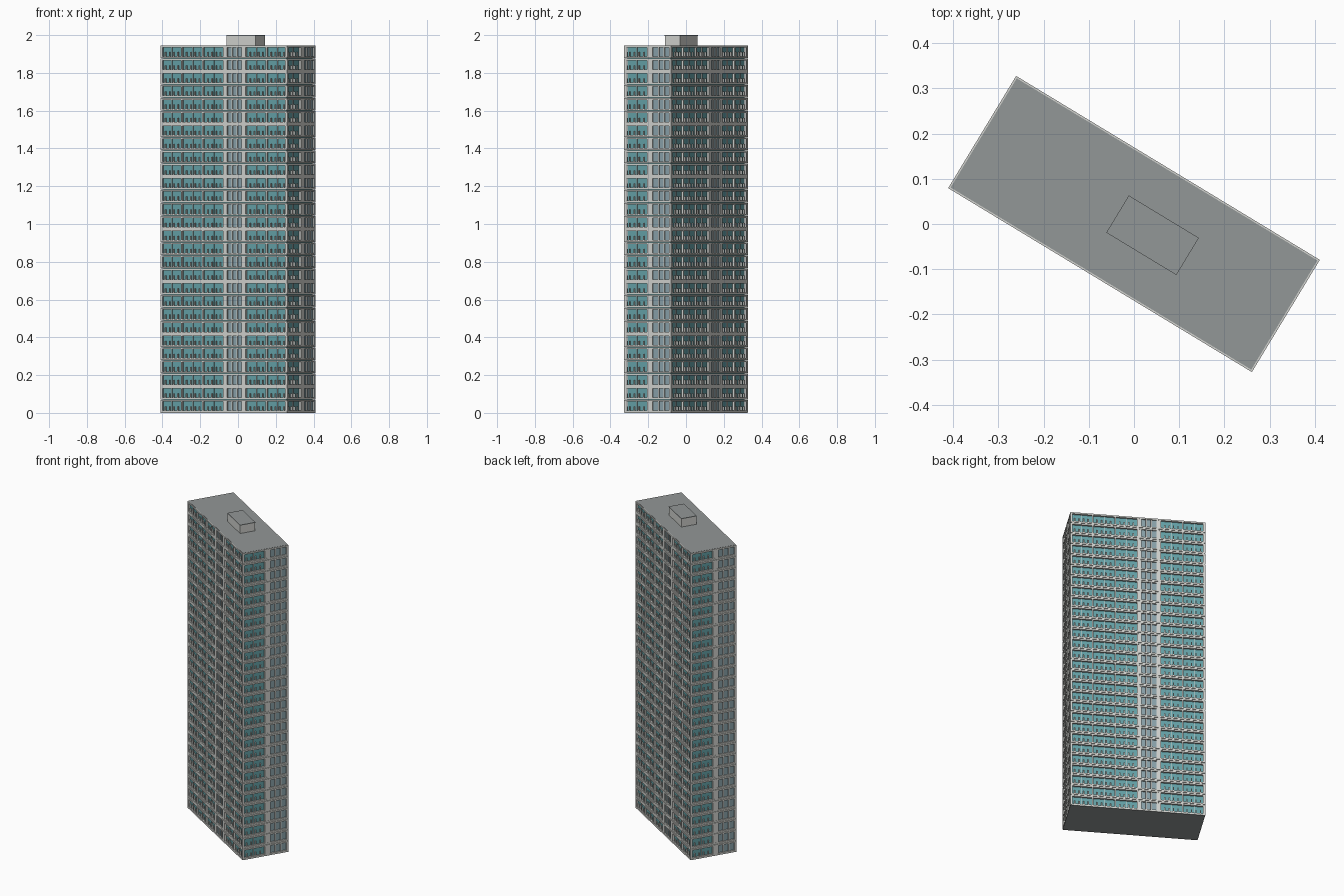
import bpy, bmesh, math
from mathutils import Matrix, Vector

cube = bpy.data.objects.get("Cube")
if cube:
    bpy.data.objects.remove(cube, do_unlink=True)

LENGTH, WIDTH, HEIGHT = 0.785, 0.29, 1.945
FLOORS = 28
PITCH = HEIGHT / FLOORS
TURN = math.radians(-31.2)
RECESS = 0.012
SILL, HEAD = 0.012, 0.06


def material(name, colour):
    m = bpy.data.materials.new(name)
    m.use_nodes = True
    m.diffuse_color = (*colour, 1)
    m.node_tree.nodes["Principled BSDF"].inputs["Base Color"].default_value = (*colour, 1)
    return m


wall = material("pale wall", (0.64, 0.65, 0.62))
teal = material("teal glass", (0.13, 0.36, 0.39))
blue = material("grey blue glass", (0.25, 0.36, 0.40))
grey = material("roof grey", (0.29, 0.31, 0.31))


def box(bm, lo, hi, place=Matrix()):
    lo, hi = Vector(lo), Vector(hi)
    size = Matrix.Diagonal((*(hi - lo), 1))
    bmesh.ops.create_cube(bm, size=1, matrix=place @ Matrix.Translation((lo + hi) / 2) @ size)


def finish(name, bm, mat, repeat=False):
    mesh = bpy.data.meshes.new(name)
    bm.to_mesh(mesh)
    bm.free()
    mesh.materials.append(mat)
    obj = bpy.data.objects.new(name, mesh)
    obj.rotation_euler.z = TURN
    bpy.context.collection.objects.link(obj)
    if repeat:
        # One storey is modelled and stacked
        arr = obj.modifiers.new("storeys", "ARRAY")
        arr.count = FLOORS
        arr.use_relative_offset = False
        arr.use_constant_offset = True
        arr.constant_offset_displace = (0, 0, PITCH)


def block(name, mat, length, width, z0, z1, shift=0):
    bm = bmesh.new()
    box(bm, (shift - length / 2, -width / 2, z0), (shift + length / 2, width / 2, z1))
    finish(name, bm, mat)


# Glazed core, base and roof
block("glass_core", teal, LENGTH - 2 * RECESS, WIDTH - 2 * RECESS, 0.004, HEIGHT - 0.004)
block("base_plate", grey, LENGTH - 0.001, WIDTH - 0.001, 0, 0.006)
block("roof_deck", grey, LENGTH - 0.008, WIDTH - 0.008, HEIGHT - 0.006, HEIGHT + 0.001)
block("roof_house", wall, 0.179, 0.094, HEIGHT - 0.002, 1.996, 0.048)
block("roof_house_cap", grey, 0.181, 0.096, 1.996, 2.0, 0.048)

# Floor bands around every storey
bm = bmesh.new()
for z0, z1 in ((0.002, SILL), (HEAD, PITCH)):
    box(bm, (-LENGTH / 2, -WIDTH / 2, z0), (LENGTH / 2, WIDTH / 2, z1))
finish("floor_bands", bm, wall, True)

piers, posts, panes = bmesh.new(), bmesh.new(), bmesh.new()


def strip(bm, place, s0, s1, front, back, z0=SILL, z1=HEAD):
    box(bm, (s0, front, z0), (s1, back, z1), place)


def balcony_bay(place, s0, s1):
    """Piers at the sides, with short railing posts and a thin rail."""
    for s in (s0, s1 - 0.004):
        strip(piers, place, s, s + 0.004, 0.0005, RECESS + 0.001)
    step = (s1 - s0) / 5
    for i in range(1, 5):
        s = s0 + i * step
        strip(posts, place, s - 0.003, s + 0.003, 0.004, RECESS + 0.001, SILL, 0.034)
    strip(posts, place, s0 + step * 2.5, s0 + step * 2.5 + 0.002, 0.006, RECESS + 0.001)


def window_bay(place, s0, s1, left, right, mullions):
    """Broad piers around tall panes split by mullions."""
    strip(piers, place, s0, s0 + left, 0.0005, RECESS + 0.001)
    strip(piers, place, s1 - right, s1, 0.0005, RECESS + 0.001)
    a, b = s0 + left, s1 - right
    strip(panes, place, a, b, RECESS - 0.004, RECESS + 0.001)
    for i in range(1, mullions + 1):
        s = a + (b - a) * i / (mullions + 1)
        strip(posts, place, s - 0.003, s + 0.003, 0.003, RECESS)


# Opposite sides match under a half turn
for half in (0, math.pi):
    spin = Matrix.Rotation(half, 4, "Z")
    long_side = spin @ Matrix.Translation((0, -WIDTH / 2, 0))
    bay = LENGTH / 6
    for i in range(6):
        s = -LENGTH / 2 + i * bay
        if i == 3:
            window_bay(long_side, s, s + bay, 0.02, 0.022, 2)
        else:
            balcony_bay(long_side, s, s + bay)
    end = spin @ Matrix.Rotation(math.pi / 2, 4, "Z") @ Matrix.Translation((0, -LENGTH / 2, 0))
    balcony_bay(end, -WIDTH / 2, 0)
    window_bay(end, 0, WIDTH / 2, 0.03, 0.012, 2)

finish("facade_piers", piers, wall, True)
finish("railing_posts", posts, wall, True)
finish("tall_panes", panes, blue, True)
